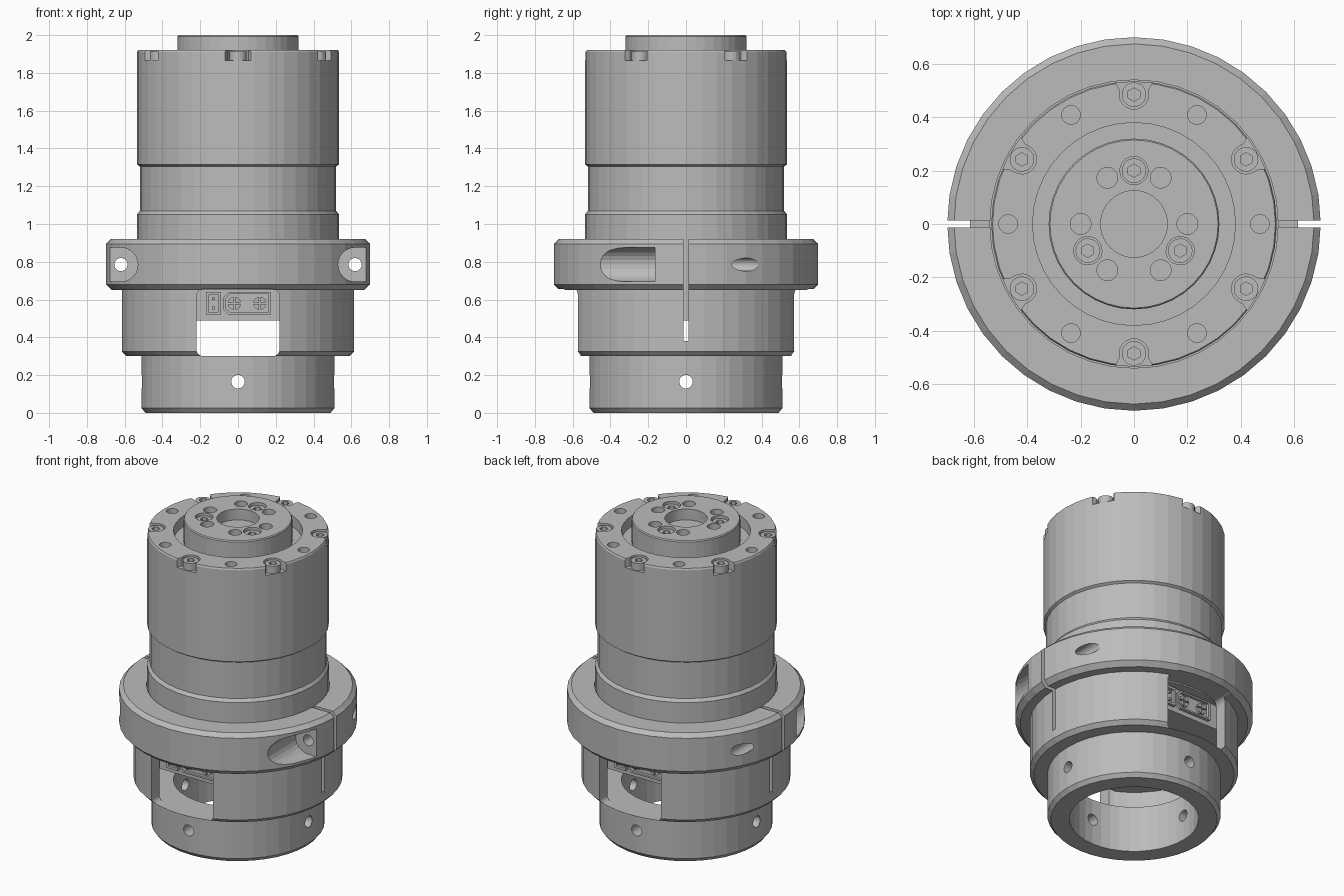
import bpy, bmesh
from math import pi, cos, sin, radians
from mathutils import Matrix, Vector

if "Cube" in bpy.data.objects:
    bpy.data.objects.remove(bpy.data.objects["Cube"])

SEGS = 40
grey = bpy.data.materials.new("machined_grey")
grey.use_nodes = True
colour = (0.5, 0.5, 0.5, 1)
grey.diffuse_color = colour
grey.node_tree.nodes["Principled BSDF"].inputs["Base Color"].default_value = colour


def finish(name, bm, matrix=None):
    bmesh.ops.remove_doubles(bm, verts=bm.verts, dist=1e-5)
    bmesh.ops.recalc_face_normals(bm, faces=bm.faces)
    if matrix:
        bm.transform(matrix)
    mesh = bpy.data.meshes.new(name)
    bm.to_mesh(mesh)
    bm.free()
    mesh.materials.append(grey)
    obj = bpy.data.objects.new(name, mesh)
    bpy.context.collection.objects.link(obj)
    return obj


def lathe(name, profile, closed):
    bm = bmesh.new()
    vs = [bm.verts.new((r, 0, z)) for r, z in profile]
    pairs = list(zip(vs, vs[1:])) + ([(vs[-1], vs[0])] if closed else [])
    edges = [bm.edges.new(p) for p in pairs]
    bmesh.ops.spin(bm, geom=vs + edges, cent=(0, 0, 0), axis=(0, 0, 1),
                   angle=2 * pi, steps=SEGS, use_duplicate=False)
    return finish(name, bm)


def prism(name, points, z0, z1, matrix=None):
    bm = bmesh.new()
    face = bm.faces.new([bm.verts.new((x, y, z0)) for x, y in points])
    top = bmesh.ops.extrude_face_region(bm, geom=[face])["geom"]
    bmesh.ops.translate(bm, vec=(0, 0, z1 - z0),
                        verts=[v for v in top if isinstance(v, bmesh.types.BMVert)])
    return finish(name, bm, matrix)


def arc(cx, cy, r, a0, a1, n):
    angles = [radians(a0 + (a1 - a0) * i / n) for i in range(n + 1)]
    return [(cx + r * cos(a), cy + r * sin(a)) for a in angles]


def disc(r, n=20, cx=0, cy=0):
    return arc(cx, cy, r, 0, 360, n)[:-1]


def rect(x0, x1, y0, y1):
    return [(x0, y0), (x1, y0), (x1, y1), (x0, y1)]


def rounded(x0, x1, y0, y1, r):
    return (arc(x1 - r, y1 - r, r, 0, 90, 5) + arc(x0 + r, y1 - r, r, 90, 180, 5)
            + arc(x0 + r, y0 + r, r, 180, 270, 5) + arc(x1 - r, y0 + r, r, 270, 360, 5))


def cut(target, cutter):
    cutter.hide_render = True
    mod = target.modifiers.new("cut", "BOOLEAN")
    mod.operation, mod.solver, mod.object = "DIFFERENCE", "EXACT", cutter
    bpy.context.view_layer.objects.active = target
    bpy.ops.object.modifier_apply(modifier=mod.name)
    bpy.data.objects.remove(cutter)


def around(angle, radius=0):
    return Matrix.Rotation(radians(angle), 4, "Z") @ Matrix.Translation((radius, 0, 0))


# Drawing plane facing the front: x stays x, drawn y becomes z, depth runs to -y
FRONT = Matrix.Rotation(pi / 2, 4, "X")
BACK = Matrix.Rotation(pi, 4, "Z") @ FRONT

# Clamp housing: base collar, sleeve and clamp ring in one turned piece
housing = lathe("clamp_housing", [
    (.38, 0), (.49, 0), (.51, .025), (.51, .3), (.59, .3), (.615, .325), (.615, .65),
    (.67, .65), (.7, .68), (.7, .895), (.675, .92), (.54, .92), (.54, .3), (.38, .3)], True)

# Cable windows front and back, clamping slit, cross holes in the collar
cut(housing, prism("window_cutter", rounded(-.22, .22, .3005, .655, .035), -1, 1, FRONT))
cut(housing, prism("slit_cutter", rect(-1, 1, -.0125, .0125), .38, 1))
for turn in (0, 90):
    cut(housing, prism("cross_hole_cutter", disc(.036, 20, 0, .165), -1, 1,
                       Matrix.Rotation(radians(turn), 4, "Z") @ FRONT))

# Clamp screw holes with open counterbores
for side in (-1, 1):
    cut(housing, prism("screw_hole_cutter", disc(.035, 20, side * .62, .785), -1, 1, FRONT))
    pocket = arc(.62, .785, .09, 90, 270, 12) + [(.8, .695), (.8, .875)]
    cut(housing, prism("pocket_cutter", [(side * x, z) for x, z in pocket], .165, 1, FRONT))

# Actuator body with waist, top groove, hub and centre recess
body = lathe("actuator_body", [
    (0, .49), (.535, .49), (.535, 1.05), (.52, 1.07), (.52, 1.305), (.535, 1.315),
    (.535, 1.91), (.53, 1.92), (.38, 1.92), (.38, 1.85), (.32, 1.85), (.32, 1.993),
    (.315, 2), (.125, 2), (.125, 1.93), (0, 1.93)], False)

# Bolts in flared rim notches, alternating with plain rim holes
notch = arc(0, 0, .055, 90, 270, 10) + [(.02, -.055), (.075, -.085), (.075, .085), (.02, .055)]


def bolt(name, r, z0, z1, place):
    head = prism(name, disc(r), z0, z1, place)
    cut(head, prism("hex_cutter", disc(.025, 6), z1 - .02, z1 + .02, place))


for k in range(6):
    place = around(30 + 60 * k, .485)
    cut(body, prism("notch_cutter", notch, 1.865, 2.1, place))
    bolt(f"rim_bolt_{k + 1}", .046, 1.86, 1.912, place)
    cut(body, prism("rim_hole_cutter", disc(.035), 1.87, 2.1, around(60 * k, .472)))

# Hub bolts and plain hub holes
for angle in (90, 210, 330):
    place = around(angle, .2)
    cut(body, prism("bolt_hole_cutter", disc(.053), 1.94, 2.1, place))
    bolt(f"hub_bolt_{angle}", .046, 1.935, 1.985, place)
for angle in (0, 60, 120, 180, 240, 300):
    cut(body, prism("hub_hole_cutter", disc(.039), 1.94, 2.1, around(angle, .2)))

# Flat connector panels behind the windows, each with a signal and a power socket
PANEL = .47
for label, plane in (("front", FRONT), ("back", BACK)):
    cut(body, prism("panel_cutter", rect(-.26, .26, .4, .65), PANEL, 1, plane))
    signal = prism(f"{label}_signal_socket", rect(-.17, -.09, .52, .64),
                   PANEL - .02, PANEL + .02, plane)
    cut(signal, prism("signal_cutter", rect(-.157, -.103, .535, .625),
                      PANEL + .002, 1, plane))
    shell = [(-.08, .55), (-.05, .52), (.175, .52), (.175, .64), (-.05, .64), (-.08, .61)]
    power = prism(f"{label}_power_socket", shell, PANEL - .02, PANEL + .02, plane)
    inner = [(.0475 + (x - .0475) * .9, .58 + (z - .58) * .82) for x, z in shell]
    cut(power, prism("power_cutter", inner, PANEL + .002, 1, plane))
    for z in (.555, .605):
        prism(f"{label}_signal_pin", rect(-.137, -.123, z - .007, z + .007),
              PANEL - .01, PANEL + .018, plane)
    for x in (-.02, .115):
        pin = prism(f"{label}_power_pin", disc(.035, 16, x, .58), PANEL - .01, PANEL + .018, plane)
        for slot in (rect(x - .05, x + .05, .576, .584), rect(x - .004, x + .004, .53, .63)):
            cut(pin, prism("pin_slot_cutter", slot, PANEL + .006, 1, plane))
